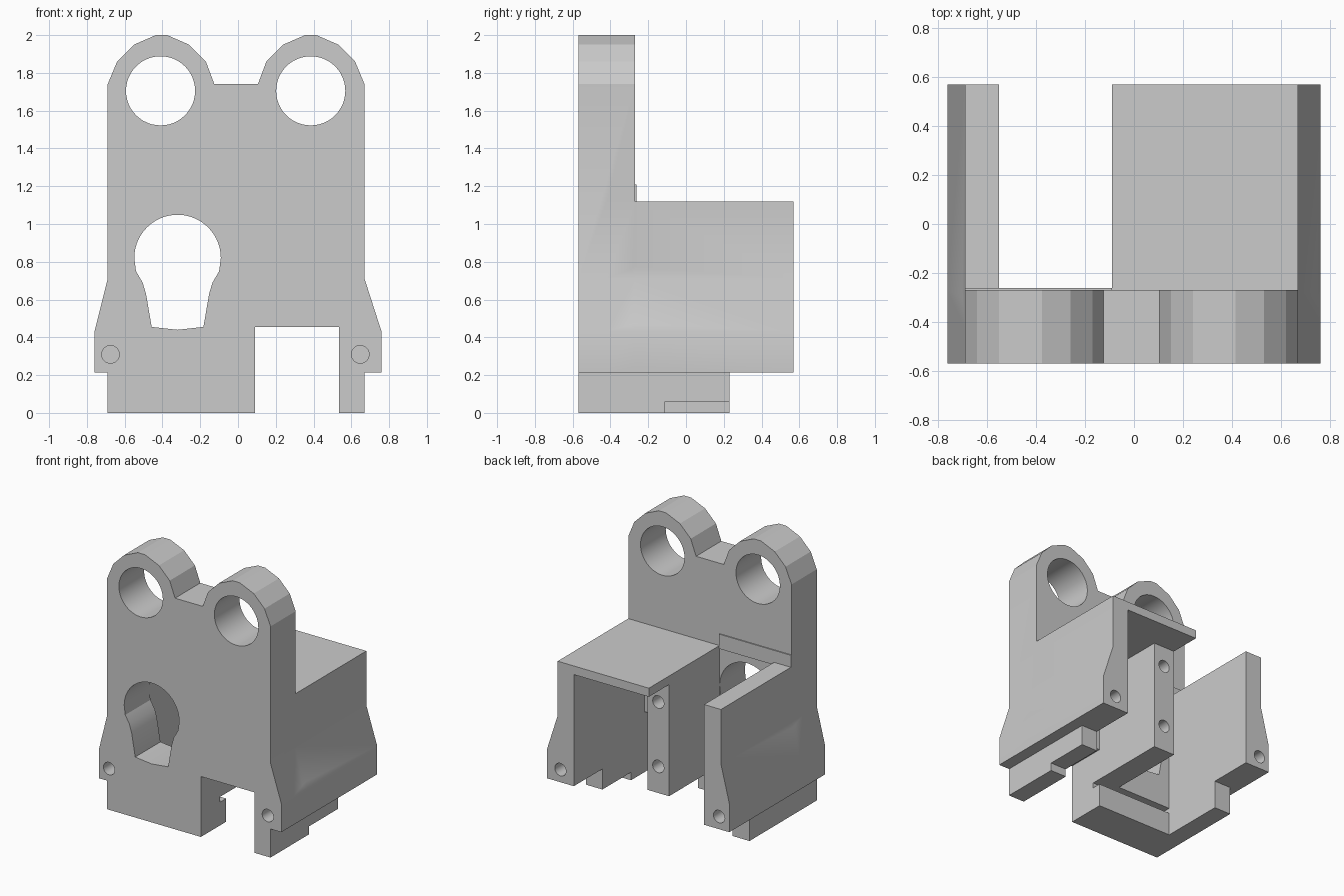
import bpy, bmesh, math

if "Cube" in bpy.data.objects:
    bpy.data.objects.remove(bpy.data.objects["Cube"], do_unlink=True)

FRONT, PLATE_BACK, BACK = -0.57, -0.27, 0.57
INSIDE = -0.42          # depth inside the plate where rear parts begin
MID = -0.01             # mirror axis of the two rings

grey = bpy.data.materials.new("plain_grey")
grey.use_nodes = True
grey.diffuse_color = (0.6, 0.6, 0.6, 1)
grey.node_tree.nodes["Principled BSDF"].inputs["Base Color"].default_value = (0.6, 0.6, 0.6, 1)


def extrude(name, outline, y0, y1):
    """Extrude an x-z outline along y."""
    bm = bmesh.new()
    face = bm.faces.new([bm.verts.new((x, y0, z)) for x, z in outline])
    new = bmesh.ops.extrude_face_region(bm, geom=[face])["geom"]
    for v in new:
        if isinstance(v, bmesh.types.BMVert):
            v.co.y = y1
    bmesh.ops.recalc_face_normals(bm, faces=bm.faces)
    mesh = bpy.data.meshes.new(name)
    bm.to_mesh(mesh)
    bm.free()
    mesh.materials.append(grey)
    ob = bpy.data.objects.new(name, mesh)
    bpy.context.collection.objects.link(ob)
    return ob


def rect(x0, x1, z0, z1):
    return [(x0, z0), (x1, z0), (x1, z1), (x0, z1)]


def arc(cx, cz, r, a0=0, a1=360, n=48):
    closed = a1 - a0 == 360
    steps = n if closed else n + 1
    angles = [math.radians(a0 + (a1 - a0) * i / n) for i in range(steps)]
    return [(cx + r * math.cos(a), cz + r * math.sin(a)) for a in angles]


def combine(target, part, operation):
    mod = target.modifiers.new(part.name, "BOOLEAN")
    mod.operation, mod.solver, mod.object = operation, "EXACT", part
    bpy.context.view_layer.objects.active = target
    bpy.ops.object.modifier_apply(modifier=mod.name)
    bpy.data.objects.remove(part, do_unlink=True)


# Front plate with two faceted ring lugs, flared hips and a leg opening
lug = [(-0.69, 1.74), (-0.64, 1.86), (-0.55, 1.95), (-0.435, 2.0),
       (-0.375, 2.0), (-0.26, 1.95), (-0.17, 1.86), (-0.125, 1.74)]
other_lug = [(2 * MID - x, z) for x, z in reversed(lug)]
left_side = [(-0.69, 0), (-0.69, 0.215), (-0.76, 0.215), (-0.76, 0.43), (-0.69, 0.71)]
right_side = [(0.67, 0.71), (0.76, 0.43), (0.76, 0.215), (0.67, 0.215), (0.67, 0)]
opening = [(0.535, 0), (0.535, 0.455), (0.09, 0.455), (0.09, 0)]
body = extrude("bracket_body", left_side + lug + other_lug + right_side + opening,
               FRONT, PLATE_BACK)

# Rear walls, shelf, centre rib, ledge strip and feet
right_wall = [(0.535, 0.215), (0.76, 0.215), (0.76, 0.43), (0.67, 0.71), (0.67, 1.12),
              (-0.09, 1.12), (-0.09, 1.055), (0.535, 1.055)]
left_wall = [(-0.55, 0.215), (-0.55, 1.12), (-0.69, 1.12), (-0.69, 0.71),
             (-0.76, 0.43), (-0.76, 0.215)]
parts = [
    ("right_wall_and_shelf", right_wall, BACK),
    ("left_wall", left_wall, BACK),
    ("centre_rib", rect(-0.09, 0.09, 0.215, 1.09), 0.33),
    ("ledge_strip", rect(-0.69, -0.09, 1.1, 1.21), -0.262),
    ("left_foot", rect(-0.69, -0.55, 0, 0.3), 0.23),
    ("right_foot", rect(0.535, 0.67, 0, 0.3), -0.11),
    ("right_foot_heel", rect(0.535, 0.67, 0.06, 0.3), 0.23),
]
for name, outline, end in parts:
    combine(body, extrude(name, outline, INSIDE, end), "UNION")

# Ring holes
for x in (-0.41, 0.385):
    combine(body, extrude("ring_hole", arc(x, 1.705, 0.183), -1, 1), "DIFFERENCE")

# Keyhole: round top, necked sides, shallow vee floor
half = [(0.22, 0.75), (0.185, 0.69), (0.167, 0.63), (0.137, 0.455)]
keyhole = arc(-0.32, 0.82, 0.229, 0, 180, 28)
keyhole += [(-0.32 - x, z) for x, z in half] + [(-0.32, 0.44)]
keyhole += [(-0.32 + x, z) for x, z in reversed(half)]
combine(body, extrude("keyhole", keyhole, -0.7, -0.2), "DIFFERENCE")

# Groove behind the lower lip of the plate
combine(body, extrude("lip_groove", rect(-0.55, 0.12, 0.175, 0.215), -0.34, -0.2),
        "DIFFERENCE")

# Blind screw holes in both ends of the hips and the rear of the rib
for x in (-0.675, 0.647):
    for y0, y1 in ((-0.7, FRONT + 0.25), (BACK - 0.25, 0.7)):
        combine(body, extrude("hip_hole", arc(x, 0.31, 0.047, n=24), y0, y1), "DIFFERENCE")
for z in (0.415, 0.9):
    combine(body, extrude("rib_hole", arc(0, z, 0.047, n=24), 0.1, 0.5), "DIFFERENCE")

# Smooth the hole walls, keep every edge crisp
bpy.ops.object.select_all(action="DESELECT")
body.select_set(True)
bpy.context.view_layer.objects.active = body
bpy.ops.object.shade_smooth_by_angle(angle=math.radians(20))
